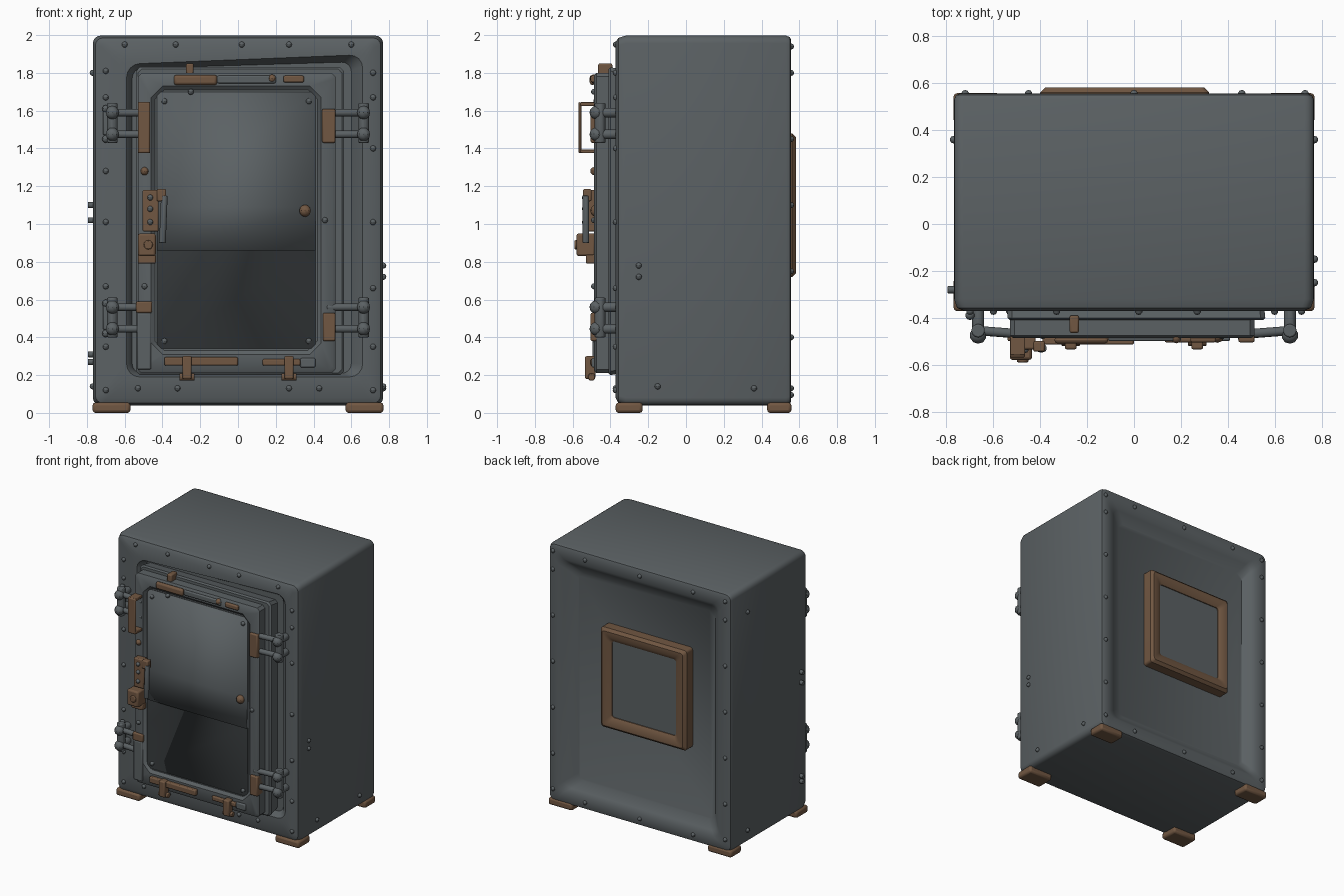
import bpy
import bmesh
from math import cos, sin, pi
from mathutils import Vector, Matrix

default = bpy.data.objects.get("Cube")
if default:
    bpy.data.objects.remove(default, do_unlink=True)


def make_material(name, colour):
    mat = bpy.data.materials.new(name)
    mat.use_nodes = True
    mat.diffuse_color = colour
    mat.node_tree.nodes["Principled BSDF"].inputs["Base Color"].default_value = colour
    return mat


STEEL = make_material("blue grey steel", (0.105, 0.12, 0.127, 1))
RUST = make_material("rusty brown", (0.165, 0.095, 0.054, 1))


def finish(name, bm, mat, bevel=0):
    bmesh.ops.recalc_face_normals(bm, faces=bm.faces)
    mesh = bpy.data.meshes.new(name)
    bm.to_mesh(mesh)
    bm.free()
    mesh.materials.append(mat)
    obj = bpy.data.objects.new(name, mesh)
    bpy.context.collection.objects.link(obj)
    if bevel:
        mod = obj.modifiers.new("Bevel", "BEVEL")
        mod.width, mod.segments = bevel, 2
    bpy.ops.object.select_all(action="DESELECT")
    obj.select_set(True)
    bpy.context.view_layer.objects.active = obj
    bpy.ops.object.shade_smooth_by_angle(angle=0.6)
    return obj


def ring(bm, y, left, right, low, high, radius, tilt=0, steps=4):
    """Rounded rectangle facing the front; tilt slopes its top edge."""
    verts = []
    corners = ((right, high, 0), (left, high, 1), (left, low, 2), (right, low, 3))
    for cx, cz, quarter in corners:
        cx += radius if cx == left else -radius
        cz += radius if cz == low else -radius
        for i in range(steps + 1):
            a = (quarter + i / steps) * pi / 2
            x, z = cx + radius * cos(a), cz + radius * sin(a)
            verts.append(bm.verts.new((x, y, z + (tilt * x if quarter < 2 else 0))))
    return verts


def loft(name, rings, mat, steps=4, closed=False):
    """Skin a row of rounded rectangles, capped or joined end to end."""
    bm = bmesh.new()
    loops = [ring(bm, *r, steps=steps) for r in rings]
    pairs = list(zip(loops, loops[1:]))
    if closed:
        pairs.append((loops[-1], loops[0]))
    else:
        bm.faces.new(loops[0])
        bm.faces.new(loops[-1])
    for a, b in pairs:
        for i in range(len(a)):
            j = (i + 1) % len(a)
            bm.faces.new((a[i], a[j], b[j], b[i]))
    return finish(name, bm, mat)


def box(name, xs, ys, zs, mat, bevel=0.008):
    bm = bmesh.new()
    bmesh.ops.create_cube(bm, size=1)
    for v in bm.verts:
        v.co = [(s[0] + s[1]) / 2 + c * (s[1] - s[0]) for c, s in zip(v.co, (xs, ys, zs))]
    return finish(name, bm, mat, bevel)


def rods(name, segments, radius, mat, sides=12):
    """Straight round bars, each given by its two ends."""
    bm = bmesh.new()
    for start, end in segments:
        a, b = Vector(start), Vector(end)
        turn = (b - a).to_track_quat("Z", "Y").to_matrix().to_4x4()
        bmesh.ops.create_cone(bm, cap_ends=True, segments=sides, radius1=radius, radius2=radius,
                              depth=(b - a).length, matrix=Matrix.Translation((a + b) / 2) @ turn)
    return finish(name, bm, mat, radius * 0.2)


def domes(name, points, radius, mat):
    bm = bmesh.new()
    for p in points:
        bmesh.ops.create_uvsphere(bm, u_segments=10, v_segments=6, radius=radius,
                                  matrix=Matrix.Translation(p))
    return finish(name, bm, mat)


# Cabinet shell: front recess, rounded walls and back recess in one skin
loft("cabinet_body", [
    (-0.31, -0.56, 0.60, 0.21, 1.84, 0.05, 0.03),
    (-0.35, -0.57, 0.63, 0.20, 1.86, 0.06, 0.04),
    (-0.372, -0.59, 0.66, 0.19, 1.87, 0.07, 0.04),
    (-0.372, -0.72, 0.72, 0.08, 1.965, 0.03),
    (-0.358, -0.755, 0.755, 0.052, 1.985, 0.04),
    (-0.32, -0.768, 0.768, 0.04, 1.997, 0.04),
    (0.53, -0.768, 0.768, 0.04, 1.997, 0.04),
    (0.55, -0.76, 0.76, 0.047, 1.99, 0.04),
    (0.556, -0.745, 0.745, 0.06, 1.975, 0.04),
    (0.556, -0.67, 0.69, 0.13, 1.90, 0.05),
    (0.535, -0.64, 0.64, 0.16, 1.87, 0.05),
    (0.49, -0.59, 0.56, 0.22, 1.80, 0.05),
], STEEL)

# Door: back plate, raised slab with sunken centre panel
loft("door_back_plate", [
    (-0.30, -0.54, 0.55, 0.22, 1.81, 0.02),
    (-0.40, -0.54, 0.56, 0.20, 1.83, 0.02),
    (-0.41, -0.53, 0.55, 0.21, 1.82, 0.02),
], STEEL, steps=1)
loft("door_slab", [
    (-0.39, -0.53, 0.515, 0.21, 1.80, 0.02),
    (-0.475, -0.53, 0.515, 0.21, 1.80, 0.02),
    (-0.487, -0.515, 0.50, 0.225, 1.785, 0.02),
    (-0.487, -0.46, 0.44, 0.31, 1.73, 0.06),
    (-0.468, -0.44, 0.42, 0.33, 1.71, 0.05),
], STEEL, steps=1)

# Centre panel with a sloped band across the middle
bm = bmesh.new()
rows = [[bm.verts.new((x, y, z)) for x in (-0.43, 0.41)]
        for z, y in ((0.34, -0.472), (0.86, -0.472), (0.861, -0.482), (1.09, -0.473), (1.70, -0.473))]
for a, b in zip(rows, rows[1:]):
    bm.faces.new((a[0], a[1], b[1], b[0]))
solid = finish("door_panel", bm, STEEL).modifiers.new("Solidify", "SOLIDIFY")
solid.thickness = 0.006

# Framed hatch on the back
loft("back_hatch_frame", [
    (0.48, -0.40, 0.32, 0.72, 1.48, 0.02),
    (0.562, -0.40, 0.32, 0.72, 1.48, 0.02),
    (0.582, -0.38, 0.30, 0.74, 1.46, 0.02),
    (0.582, -0.34, 0.26, 0.78, 1.42, 0.02),
    (0.562, -0.31, 0.23, 0.81, 1.39, 0.02),
    (0.48, -0.31, 0.23, 0.81, 1.39, 0.02),
], RUST, closed=True)
box("back_hatch_panel", (-0.32, 0.24), (0.48, 0.555), (0.80, 1.40), STEEL, 0)

# Corner feet
for side in (-1, 1):
    for end, ys in (("front", (-0.372, -0.23)), ("back", (0.43, 0.558))):
        xs = sorted((side * 0.57, side * 0.77))
        box(f"foot_{end}_{'left' if side > 0 else 'right'}", xs, ys, (0, 0.055), RUST, 0.015)

# Four hinges: upright pin, twin arms, mounting block and caps
for side, label in ((-1, "right"), (1, "left")):
    for level, height in ((1.53, "upper"), (0.50, "lower")):
        x, y, tag = side * 0.665, -0.455, f"{height}_{label}"
        top, bottom = level + 0.06, level - 0.055
        rods(f"hinge_pin_{tag}", [((x, y, level - 0.1), (x, y, level + 0.11))], 0.029, STEEL)
        rods(f"hinge_arms_{tag}", [((x, y, z), (side * 0.47, -0.47, z)) for z in (top, bottom)],
             0.02, STEEL)
        rods(f"hinge_mounts_{tag}", [((x, y, z), (x, -0.36, z)) for z in (top, bottom)], 0.026, STEEL)
        domes(f"hinge_caps_{tag}", [(x, y - 0.02, z) for z in (top, bottom)], 0.036, STEEL)
        if side < 0:
            box(f"hinge_lug_{tag}", (-0.715, -0.68), (-0.40, -0.36), (level - 0.06, level + 0.07), STEEL)
            domes(f"hinge_bolts_{tag}", [(-0.70, -0.39, level + s * 0.08) for s in (-1, 1)], 0.02, STEEL)

# Rusty plates where the hinges meet the door
box("hinge_plate_upper_left", (0.445, 0.515), (-0.505, -0.47), (1.43, 1.61), RUST)
box("hinge_plate_lower_left", (0.45, 0.515), (-0.505, -0.43), (0.38, 0.53), RUST)
box("hinge_plate_lower_right", (-0.54, -0.455), (-0.50, -0.45), (0.53, 0.59), RUST)
box("hinge_backing_lower_right", (-0.535, -0.46), (-0.495, -0.47), (0.23, 0.53), STEEL)

# Pull handle
box("handle_grip", (-0.53, -0.465), (-0.57, -0.553), (1.375, 1.645), RUST)
for z in (1.385, 1.635):
    box("handle_leg", (-0.53, -0.465), (-0.56, -0.48), (z - 0.01, z + 0.01), RUST, 0.004)

# Latch with lever and lock block
box("latch_plate", (-0.505, -0.42), (-0.535, -0.48), (0.96, 1.18), RUST)
box("latch_block", (-0.53, -0.435), (-0.58, -0.48), (0.83, 0.95), RUST, 0.012)
box("latch_foot", (-0.53, -0.435), (-0.53, -0.48), (0.79, 0.84), RUST)
box("latch_clasp", (-0.43, -0.38), (-0.545, -0.50), (1.12, 1.185), RUST)
rods("latch_lever", [((-0.40, -0.53, 0.90), (-0.39, -0.53, 1.15))], 0.018, STEEL)
rods("latch_lock_barrel", [((-0.475, -0.56, 0.89), (-0.475, -0.59, 0.89))], 0.025, RUST)
domes("latch_studs", [(-0.465, -0.535, z) for z in (1.01, 1.08, 1.14)], 0.016, STEEL)

# Sliding bolts along the top and bottom of the door
box("top_bolt_plate", (-0.34, -0.11), (-0.51, -0.48), (1.735, 1.79), RUST, 0.015)
box("top_bolt_bar", (-0.11, 0.20), (-0.50, -0.48), (1.745, 1.785), STEEL)
box("top_bolt_keeper", (0.24, 0.35), (-0.505, -0.48), (1.75, 1.785), RUST)
box("top_peg", (-0.275, -0.235), (-0.465, -0.39), (1.78, 1.85), RUST)
box("bottom_bolt_left_bar", (-0.39, -0.0), (-0.515, -0.48), (0.25, 0.295), RUST)
box("bottom_bolt_right_bar", (0.13, 0.33), (-0.505, -0.48), (0.25, 0.285), RUST)
box("bottom_bolt_right_tip", (0.33, 0.41), (-0.50, -0.48), (0.24, 0.29), STEEL)
for x in (-0.27, 0.27):
    box("bottom_clamp", (x - 0.025, x + 0.025), (-0.535, -0.48), (0.18, 0.30), RUST)
    rods("bottom_clamp_pin", [((x - 0.04, -0.50, 0.19), (x + 0.04, -0.50, 0.19))], 0.02, RUST)

# Door knobs and studs
domes("door_knob", [(0.355, -0.475, 1.07)], 0.032, RUST)
domes("rusty_studs", [(0.18, -0.487, 1.77), (-0.495, -0.485, 1.28)], 0.022, RUST)
studs = [(x, -0.475, z) for x in (-0.39, 0.375) for z in (0.38, 1.65)]
studs += [(0.46, -0.487, 1.02), (-0.495, -0.487, 0.67), (-0.25, -0.487, 1.70)]
domes("door_studs", studs, 0.016, STEEL)

# Rivets around front, back and side walls
rivets = [(-0.70, -0.372, z) for z in (0.12, 0.35, 0.67, 1.01, 1.28, 1.67, 1.81)]
rivets += [(0.715, -0.372, z) for z in (0.12, 0.35, 0.66, 1.01, 1.4, 1.67, 1.8)]
rivets += [(x, -0.372, 1.95) for x in (-0.6, -0.33, 0.02, 0.27, 0.6)]
rivets += [(x, -0.372, 0.13) for x in (-0.53, -0.32, 0.27, 0.43)]
rivets += [(x, 0.556, z) for x in (-0.72, 0.73) for z in (0.13, 0.4, 0.75, 1.1, 1.45, 1.8, 1.94)]
rivets += [(x, 0.556, z) for x in (-0.45, 0, 0.46) for z in (0.095, 1.94)]
rivets += [(0.77, -0.25, 0.72), (0.77, -0.25, 0.78), (0.77, -0.15, 0.14), (0.77, 0.36, 0.13)]
rivets += [(-0.77, 0.36, z) for z in (0.14, 1.8)]
domes("rivets", rivets, 0.016, STEEL)
bolts = [((-0.75, -0.28, z), (-0.795, -0.28, z)) for z in (0.27, 0.31, 1.02, 1.1)]
rods("side_bolts", bolts, 0.016, STEEL)
